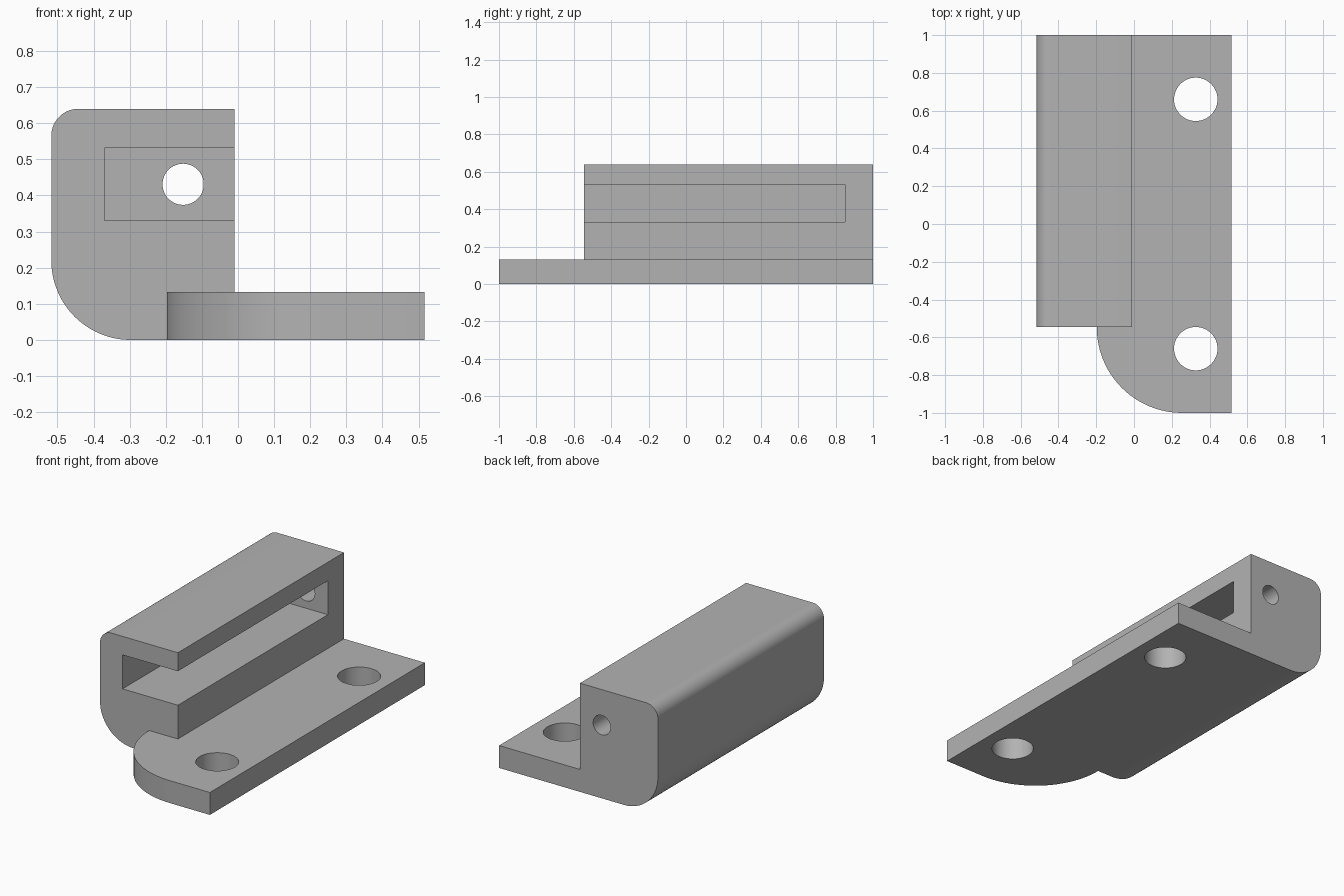
import bpy, bmesh, math
from mathutils import Vector

default = bpy.data.objects.get("Cube")
if default:
    bpy.data.objects.remove(default, do_unlink=True)

grey = bpy.data.materials.new("plain_grey")
grey.use_nodes = True
colour = (0.45, 0.45, 0.45, 1)
grey.diffuse_color = colour
grey.node_tree.nodes["Principled BSDF"].inputs["Base Color"].default_value = colour


def arc(cx, cy, r, start, end, steps=24):
    """Points along an arc, angles in degrees."""
    angles = [math.radians(start + (end - start) * i / steps) for i in range(steps + 1)]
    return [(cx + r * math.cos(a), cy + r * math.sin(a)) for a in angles]


def prism(name, outline, axis, low, high):
    """Extrude an outline along y (outline in xz) or z (outline in xy)."""
    bm = bmesh.new()
    place = (lambda u, v: (u, low, v)) if axis == "y" else (lambda u, v: (u, v, low))
    face = bm.faces.new([bm.verts.new(place(u, v)) for u, v in outline])
    extruded = bmesh.ops.extrude_face_region(bm, geom=[face])["geom"]
    shift = Vector((0, high - low, 0) if axis == "y" else (0, 0, high - low))
    bmesh.ops.translate(bm, vec=shift, verts=[g for g in extruded if isinstance(g, bmesh.types.BMVert)])
    bmesh.ops.recalc_face_normals(bm, faces=bm.faces)
    mesh = bpy.data.meshes.new(name)
    bm.to_mesh(mesh)
    bm.free()
    mesh.materials.append(grey)
    obj = bpy.data.objects.new(name, mesh)
    bpy.context.collection.objects.link(obj)
    return obj


def circle(cx, cy, r):
    return arc(cx, cy, r, 0, 360, 48)[:-1]


def combine(target, tool, operation):
    """Apply a boolean and discard the tool."""
    mod = target.modifiers.new(operation, "BOOLEAN")
    mod.operation = operation
    mod.solver = "EXACT"
    mod.object = tool
    bpy.context.view_layer.objects.active = target
    bpy.ops.object.modifier_apply(modifier=mod.name)
    bpy.data.objects.remove(tool, do_unlink=True)


left, right, inner = -0.517, 0.517, -0.01
front, back, thick, top = -0.545, 1.0, 0.132, 0.64

# Upright block and flange as one L section with rounded outer corners
section = [(right, 0), (right, thick), (inner, thick), (inner, top)]
section += arc(left + 0.075, top - 0.075, 0.075, 90, 180)
section += arc(left + 0.22, 0.22, 0.22, 180, 270)
bracket = prism("bracket", section, "y", front, back)

# Flange tongue with a rounded corner, reaching past the block
tongue = [(right, front), (-0.197, front)] + arc(0.255, front - 0.003, 0.452, 180, 270) + [(right, -1)]
combine(bracket, prism("tongue", tongue, "z", 0, thick), "UNION")

# Side slot, open at the front
slot = [(-0.37, 0.331), (0.2, 0.331), (0.2, 0.531), (-0.37, 0.531)]
combine(bracket, prism("slot_cutter", slot, "y", front - 0.2, 0.85), "DIFFERENCE")

# Hole through the back wall
combine(bracket, prism("wall_hole_cutter", circle(-0.152, 0.431, 0.057), "y", 0.7, 1.2), "DIFFERENCE")

# Flange mounting holes
for y in (-0.66, 0.66):
    combine(bracket, prism("mount_hole_cutter", circle(0.327, y, 0.115), "z", -0.1, 0.3), "DIFFERENCE")

bpy.ops.object.select_all(action="DESELECT")
bracket.select_set(True)
bpy.context.view_layer.objects.active = bracket
bpy.ops.object.shade_smooth_by_angle(angle=math.radians(30))
